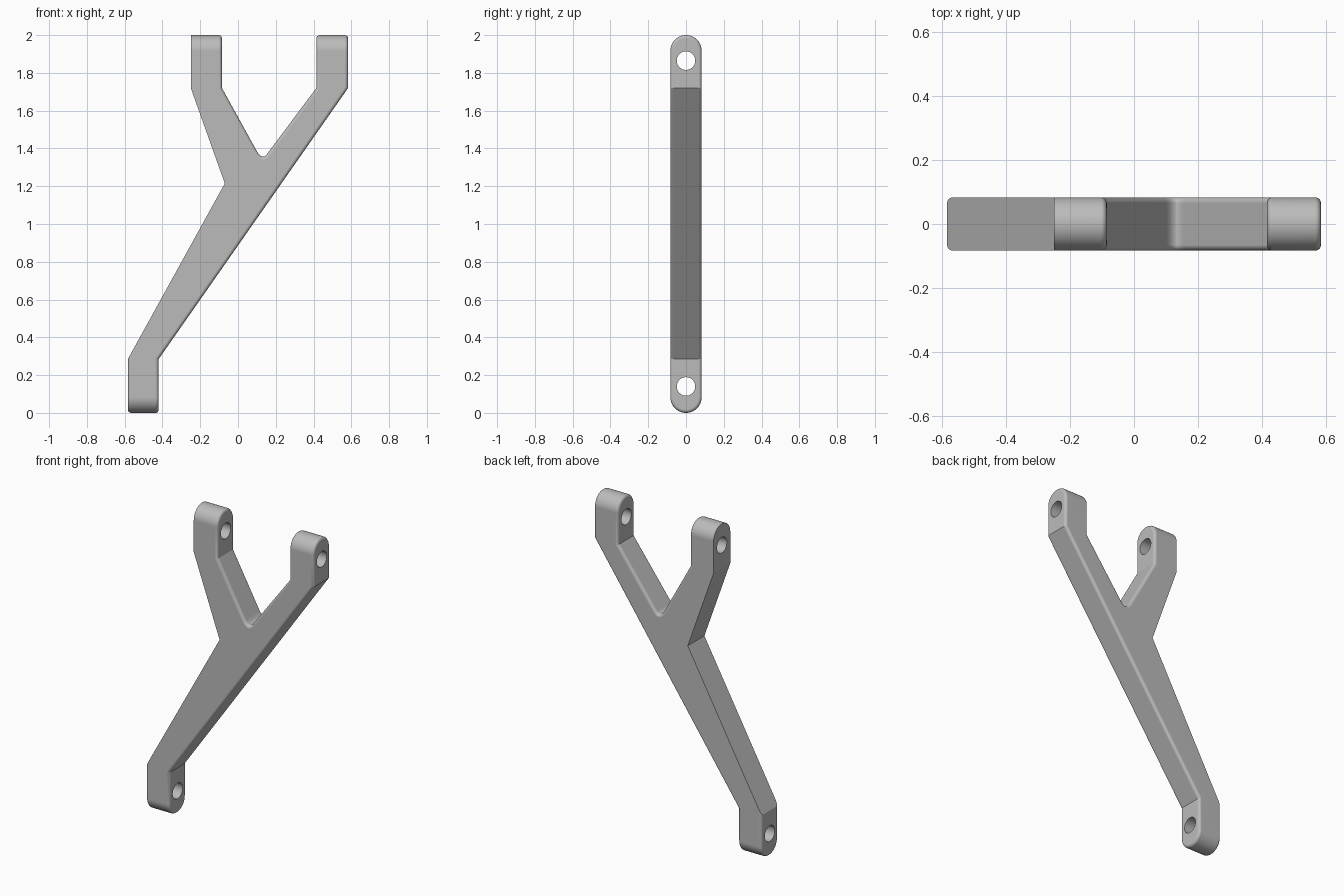
import bpy, bmesh, math
from mathutils import Vector

cube = bpy.data.objects.get("Cube")
if cube:
    bpy.data.objects.remove(cube, do_unlink=True)

R = 0.083            # half thickness, also the radius of the rounded lug ends
TOP, BOTTOM = 2 - R, R
ARC = 20

grey = bpy.data.materials.new("plain grey")
grey.use_nodes = True
colour = (0.5, 0.5, 0.5, 1)
grey.diffuse_color = colour
grey.node_tree.nodes["Principled BSDF"].inputs["Base Color"].default_value = colour

# Rounded bottom of the fork
a, c, b = Vector((0.156, 1.374)), Vector((0.13, 1.334)), Vector((0.1, 1.385))
fork = [tuple(a * (1 - t) ** 2 + c * 2 * t * (1 - t) + b * t * t)
        for t in [i / 8 for i in range(9)]]

# Front outline (x, z), starting at the left arm; lug ends stop at the arc centres
outline = [(-0.25, TOP), (-0.25, 1.72), (-0.07, 1.215), (-0.583, 0.285),
           (-0.583, BOTTOM), (-0.42, BOTTOM), (-0.42, 0.285),
           (0.583, 1.72), (0.583, TOP), (0.415, TOP), (0.415, 1.72)]
outline += fork + [(-0.085, 1.72), (-0.085, TOP)]
n = len(outline)

bm = bmesh.new()
front = [bm.verts.new((x, -R, z)) for x, z in outline]
back = [bm.verts.new((x, R, z)) for x, z in outline]
front_face = bm.faces.new(front)
back_face = bm.faces.new(back[::-1])
broad = {front_face, back_face}


def is_end(i):
    return outline[i][1] in (TOP, BOTTOM)


# Half-round arc of vertices from front to back at each lug corner
arcs = {}
for i, (x, z) in enumerate(outline):
    if is_end(i):
        s = 1 if z == TOP else -1
        mid = [bm.verts.new((x, -R * math.cos(math.pi * k / ARC),
                             z + s * R * math.sin(math.pi * k / ARC)))
               for k in range(1, ARC)]
        arcs[i] = [front[i]] + mid + [back[i]]

# Side walls: lug ends become rounded strips, the rest flat faces
soft_walls = []
for i in range(n):
    j = (i + 1) % n
    if is_end(i) and is_end(j):
        for k in range(ARC):
            broad.add(bm.faces.new((arcs[i][k], arcs[i][k + 1],
                                    arcs[j][k + 1], arcs[j][k])))
    else:
        left = arcs.get(i, [front[i], back[i]])
        right = arcs.get(j, [front[j], back[j]])
        wall = bm.faces.new(left + right[::-1])
        if i > 2:                     # the outer left walls keep crisp edges
            soft_walls.append(wall)
bmesh.ops.recalc_face_normals(bm, faces=bm.faces[:])

# Rounded rims
rims = {e for f in soft_walls for e in f.edges
        if any(g in broad for g in e.link_faces)}
bmesh.ops.bevel(bm, geom=list(rims), offset=0.022, offset_type='OFFSET',
                segments=6, profile=0.5, affect='EDGES', clamp_overlap=True)

mesh = bpy.data.meshes.new("forked_bracket")
bm.to_mesh(mesh)
bm.free()
mesh.materials.append(grey)
bracket = bpy.data.objects.new("forked_bracket", mesh)
bpy.context.collection.objects.link(bracket)


# Pin holes through the lugs
def drill(name, x, z, length):
    bpy.ops.mesh.primitive_cylinder_add(vertices=48, radius=0.049, depth=length,
                                        location=(x, 0, z),
                                        rotation=(0, math.pi / 2, 0))
    cutter = bpy.context.object
    cutter.name = name
    cutter.hide_render = True
    cutter.data.materials.append(grey)
    mod = bracket.modifiers.new(name, 'BOOLEAN')
    mod.operation = 'DIFFERENCE'
    mod.solver = 'EXACT'
    mod.object = cutter
    bpy.context.view_layer.objects.active = bracket
    bpy.ops.object.modifier_apply(modifier=name)
    bpy.data.objects.remove(cutter, do_unlink=True)


drill("upper_pin_hole", 0.17, 1.865, 1.4)
drill("lower_pin_hole", -0.5, 0.14, 0.4)

# Shading
bpy.ops.object.select_all(action='DESELECT')
bracket.select_set(True)
bpy.context.view_layer.objects.active = bracket
bpy.ops.object.shade_smooth_by_angle(angle=math.radians(18))
weighted = bracket.modifiers.new("flat_face_normals", 'WEIGHTED_NORMAL')
weighted.keep_sharp = True
